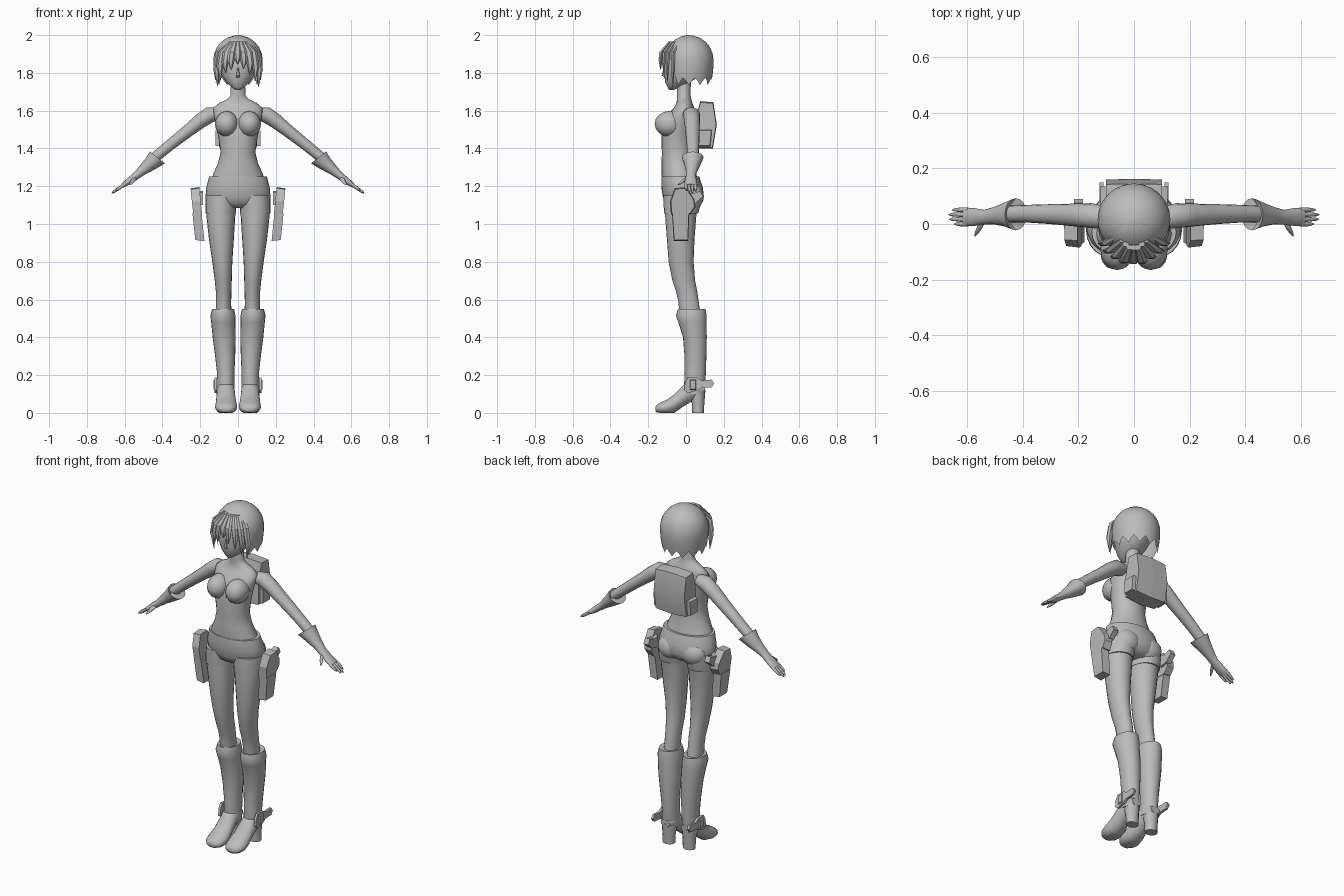
import bpy, math
from mathutils import Vector

GREY = bpy.data.materials.new("plain_grey")
GREY.diffuse_color = (0.5, 0.5, 0.5, 1)


def make(name, verts, faces, mirror=False, angle=40):
    me = bpy.data.meshes.new(name)
    me.from_pydata(verts, [], faces)
    me.materials.append(GREY)
    me.polygons.foreach_set("use_smooth", [True] * len(faces))
    me.set_sharp_from_angle(angle=math.radians(angle))
    ob = bpy.data.objects.new(name, me)
    bpy.context.collection.objects.link(ob)
    if mirror:
        ob.modifiers.new("mirror", 'MIRROR').use_mirror_merge = False
    return ob


def loft(name, secs, axis='z', n=20, mirror=False, floor=None, angle=60):
    """Skin elliptical sections (x, y, z, ru, rv); axis z, y, or 'arm' (follows the path in xz)."""
    verts, faces = [], []
    for i, (x, y, z, ru, rv) in enumerate(secs):
        u, v = Vector((1, 0, 0)), Vector((0, 1, 0))
        if axis == 'y':
            v = Vector((0, 0, 1))
        if axis == 'arm':
            a, b = secs[max(i - 1, 0)], secs[min(i + 1, len(secs) - 1)]
            d = Vector((b[0] - a[0], 0, b[2] - a[2])).normalized()
            u = Vector((-d.z, 0, d.x))
        for k in range(n):
            t = 2 * math.pi * k / n
            p = Vector((x, y, z)) + u * ru * math.cos(t) + v * rv * math.sin(t)
            if floor is not None:
                p.z = max(p.z, floor)
            verts.append(p)
    for i in range(len(secs) - 1):
        for k in range(n):
            a, b = i * n + k, i * n + (k + 1) % n
            faces.append((a, b, b + n, a + n))
    faces += [tuple(range(n))[::-1], tuple(range(len(verts) - n, len(verts)))]
    return make(name, verts, faces, mirror, angle)


def prism(name, outline, x0, x1, lean=0.0, mirror=True, taper=1.0):
    """Extrude a (y, z) outline along x; lean tilts it outward with height."""
    n = len(outline)
    cy = sum(p[0] for p in outline) / n
    cz = sum(p[1] for p in outline) / n
    v = [(x0 + lean * (z - 1.05), y, z) for y, z in outline]
    v += [(x1 + lean * (z - 1.05), cy + (y - cy) * taper, cz + (z - cz) * taper) for y, z in outline]
    f = [(i, (i + 1) % n, (i + 1) % n + n, i + n) for i in range(n)]
    f += [tuple(range(n))[::-1], tuple(range(n, 2 * n))]
    return make(name, v, f, mirror, 20)


def ball(name, loc, size, mirror=False, n=16):
    secs = []
    for i in range(n // 2 + 1):
        t = math.pi * i / (n // 2)
        s = max(math.sin(t), 0.02)
        secs.append((loc[0], loc[1], loc[2] - size[2] * math.cos(t), size[0] * s, size[1] * s))
    return loft(name, secs, n=n, mirror=mirror)


# torso and neck
loft("torso", [(0, -.03, 1.22, .145, .095), (0, -.038, 1.27, .13, .092), (0, -.043, 1.32, .106, .086),
               (0, -.045, 1.38, .092, .083), (0, -.045, 1.46, .104, .085), (0, -.036, 1.53, .118, .085),
               (0, -.025, 1.58, .128, .072), (0, -.01, 1.615, .13, .054), (0, -.008, 1.64, .1, .042),
               (0, -.01, 1.66, .058, .038), (0, -.012, 1.68, .04, .036), (0, -.012, 1.76, .037, .038)], n=24)
ball("bust", (.06, -.088, 1.53), (.062, .078, .068), True)

# head
loft("face", [(0, -.078, 1.71, .012, .012), (0, -.062, 1.725, .036, .036), (0, -.042, 1.75, .062, .068),
              (0, -.025, 1.785, .085, .09), (0, -.01, 1.83, .1, .105), (0, 0, 1.88, .106, .112),
              (0, .01, 1.94, .088, .09), (0, .01, 1.97, .04, .04)], n=24)
loft("nose", [(0, -.108, 1.775, .012, .006), (0, -.116, 1.787, .009, .013), (0, -.114, 1.83, .003, .003)], n=8)


# hair shell with a jagged hem, raised over the face
def hair_cap():
    n, rows, verts, faces = 48, 9, [], []
    for k in range(n):
        t = 2 * math.pi * k / n
        front = max(0, (-math.sin(t) - .55) / .45)
        hem = 1.735 + .12 * min(1, front * 2.2) + (.0, .022, .04, .022)[k % 4]
        for i in range(rows):
            z = 2 - (2 - hem) * ((i + .2) / (rows - .8)) ** 1.5
            h = (z - 1.865) / .135
            r = math.sqrt(max(0.004, 1 - h * h)) if h > 0 else 1 - .13 * h * h
            verts.append((.131 * r * math.cos(t), .016 + .13 * r * math.sin(t), z))
    for k in range(n):
        for i in range(rows - 1):
            a, b = k * rows + i, (k + 1) % n * rows + i
            faces.append((a, a + 1, b + 1, b))
    faces.append(tuple(k * rows for k in range(n)))
    return make("hair", verts, faces, angle=60)


hair_cap()
# fringe locks sweeping from the parting
for i, (x, y, z) in enumerate([(-.108, -.07, 1.73), (-.092, -.098, 1.76), (-.066, -.118, 1.80),
                               (-.036, -.134, 1.815), (-.002, -.136, 1.845), (.03, -.136, 1.82),
                               (.062, -.118, 1.79), (.09, -.098, 1.755), (.108, -.07, 1.725)]):
    loft(f"fringe_lock_{i + 1}", [(x * .45, y * .7 + .01, 1.965, .012, .01), (x * .9, y * .96, 1.91, .021, .012),
                                  (x * 1.05, y * 1.0, (z + 1.91) / 2, .018, .01), (x, y, z, .001, .001)],
         n=6, angle=35)

# arms, gloves and fingers
loft("arm", [(.10, .022, 1.585, .03, .04), (.15, .03, 1.578, .043, .045), (.2, .032, 1.545, .039, .042),
             (.26, .034, 1.497, .034, .038), (.32, .036, 1.45, .031, .035), (.38, .037, 1.402, .029, .032),
             (.45, .036, 1.345, .027, .03)], 'arm', 16, True)
loft("glove", [(.445, .035, 1.343, .025, .03), (.426, .035, 1.352, .05, .058), (.465, .034, 1.318, .038, .043),
               (.505, .03, 1.285, .027, .031), (.54, .025, 1.255, .02, .026), (.575, .025, 1.228, .018, .032),
               (.612, .025, 1.202, .011, .034)], 'arm', 16, True, angle=35)
for i, (y, tip) in enumerate([(.0, .648), (.017, .665), (.034, .668), (.051, .655)]):
    z = 1.205 - (tip - .605) * .68
    loft(f"finger_{i + 1}", [(.598, y, 1.212, .009, .009), (.625, y, 1.193, .009, .0085),
                             (tip - .01, y, z + .008, .007, .006), (tip, y, z, .002, .002)], 'arm', 8, True)
loft("thumb", [(.545, .01, 1.245, .011, .012), (.556, -.012, 1.23, .011, .011),
               (.567, -.03, 1.215, .008, .009), (.573, -.042, 1.207, .003, .003)], 'arm', 8, True)

# shorts
loft("shorts", [(0, -.015, 1.085, .1, .06), (0, -.014, 1.105, .15, .092), (0, -.014, 1.14, .172, .108),
                (0, -.02, 1.19, .169, .11), (0, -.028, 1.235, .157, .103), (0, -.03, 1.252, .152, .1)], n=28)
ball("seat_cheek", (.075, .03, 1.145), (.078, .065, .07), True)
loft("shorts_leg", [(.092, -.026, 1.055, .08, .09), (.091, -.022, 1.09, .082, .096),
                    (.088, -.018, 1.15, .084, .1)], mirror=True)

# legs
loft("leg", [(.077, .025, .5, .042, .056), (.076, .013, .59, .04, .054), (.076, .004, .64, .041, .056),
             (.078, -.012, .7, .045, .06), (.083, -.026, .8, .053, .066), (.088, -.028, .92, .066, .073),
             (.091, -.028, 1.05, .077, .083), (.09, -.02, 1.11, .078, .088)], mirror=True)

# boots
loft("boot_shaft", [(.066, .045, .1, .047, .05), (.065, .046, .15, .046, .056), (.065, .049, .21, .046, .056),
                    (.068, .05, .3, .053, .058), (.073, .047, .4, .061, .063), (.078, .034, .48, .064, .075),
                    (.08, .028, .515, .066, .081), (.079, .03, .55, .058, .073), (.079, .03, .545, .04, .05)],
     mirror=True, angle=35)
loft("boot_foot", [(.066, .1, .125, .03, .02), (.066, .07, .125, .044, .045), (.065, .02, .115, .048, .062),
                   (.064, -.02, .085, .05, .056), (.063, -.06, .05, .055, .05), (.063, -.1, .032, .059, .04),
                   (.063, -.135, .025, .052, .03), (.063, -.155, .022, .036, .02), (.063, -.162, .02, .015, .01)],
     'y', 18, True, floor=0.0, angle=50)
loft("boot_heel", [(.066, .064, 0, .036, .031), (.066, .064, .05, .037, .033), (.066, .058, .12, .044, .045)],
     n=12, mirror=True, angle=45)

# spurs: ankle strap plate and rear tab
prism("spur", [(-.01, .12), (.01, .105), (.06, .118), (.08, .132), (.135, .135), (.15, .155), (.135, .176),
               (.085, .172), (.06, .186), (.01, .188), (-.005, .16)], .11, .124)
prism("spur_buckle", [(.02, .12), (.055, .12), (.055, .178), (.02, .178)], .12, .131, taper=.8)

# hip holsters with grips
prism("holster", [(-.08, 1.05), (.025, 1.05), (.05, 1.09), (.045, 1.13), (.0, 1.195), (-.06, 1.19), (-.085, 1.12)],
      .19, .237, .1, taper=.92)
prism("holster_pouch", [(-.065, .91), (.012, .91), (.018, 1.06), (-.075, 1.06)], .192, .24, .1, taper=.93)
prism("grip", [(.0, 1.1), (.05, 1.11), (.09, 1.145), (.075, 1.175), (.03, 1.16), (.0, 1.17)], .184, .216, .0)

# backpack with side pouches
prism("backpack", [(.045, 1.4), (.142, 1.4), (.163, 1.525), (.145, 1.645), (.075, 1.65), (.045, 1.53)],
      0, .1, taper=.95)
prism("backpack_pouch", [(.06, 1.41), (.13, 1.41), (.138, 1.5), (.06, 1.5)], .09, .12, taper=.9)
